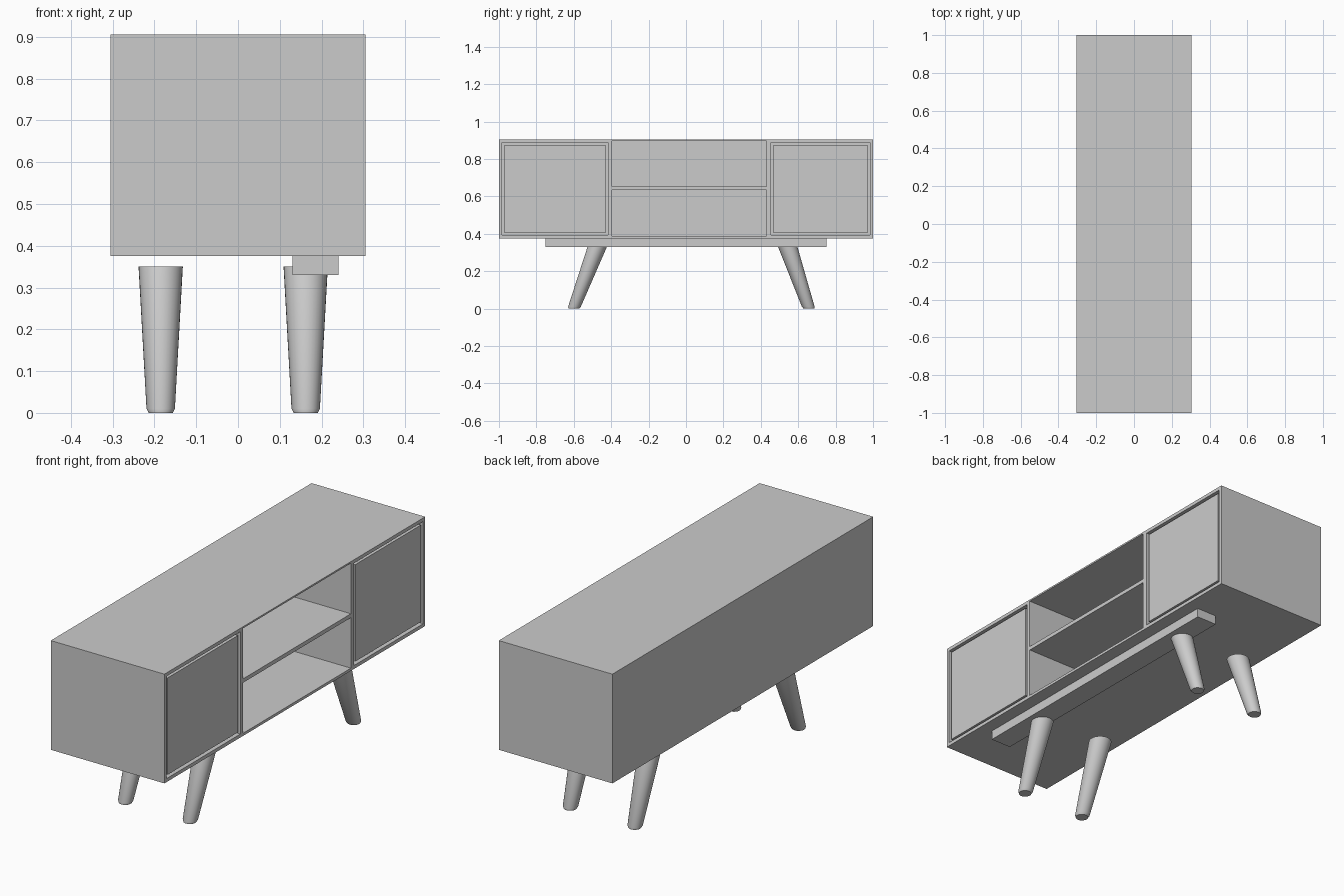
import bpy, bmesh, math
from mathutils import Vector

if "Cube" in bpy.data.objects:
    bpy.data.objects.remove(bpy.data.objects["Cube"])


def box(name, x, y, z):
    """Box from (min, max) ranges on each axis."""
    bm = bmesh.new()
    bmesh.ops.create_cube(bm, size=1)
    lo, hi = Vector((x[0], y[0], z[0])), Vector((x[1], y[1], z[1]))
    for v in bm.verts:
        v.co = Vector([lo[i] if v.co[i] < 0 else hi[i] for i in range(3)])
    me = bpy.data.meshes.new(name)
    bm.to_mesh(me)
    bm.free()
    ob = bpy.data.objects.new(name, me)
    bpy.context.collection.objects.link(ob)
    return ob


def select(ob):
    bpy.ops.object.select_all(action='DESELECT')
    ob.select_set(True)
    bpy.context.view_layer.objects.active = ob


# Cabinet carcass with its openings cut from the +x face
carcass = box("cabinet_carcass", (-0.305, 0.305), (-1, 1), (0.375, 0.905))
openings = [
    ((-0.984, -0.417), (0.392, 0.888)),   # left cupboard
    ((0.455, 0.984), (0.392, 0.888)),     # right cupboard
    ((-0.396, 0.43), (0.388, 0.633)),     # lower shelf bay
    ((-0.396, 0.43), (0.652, 0.897)),     # upper shelf bay
]
for y, z in openings:
    cutter = box("opening_cutter", (-0.29, 0.4), y, z)
    cutter.hide_render = True
    select(carcass)
    mod = carcass.modifiers.new("opening", 'BOOLEAN')
    mod.operation = 'DIFFERENCE'
    mod.solver = 'EXACT'
    mod.object = cutter
    bpy.ops.object.modifier_apply(modifier=mod.name)
    bpy.data.objects.remove(cutter, do_unlink=True)

# Cupboard doors, set in with a shadow gap
for name, (y, z) in zip(("left_door", "right_door"), openings):
    gap = 0.013
    box(name, (0.28, 0.302), (y[0] + gap, y[1] - gap), (z[0] + gap, z[1] - gap))

# Rail under the open side
box("under_rail", (0.13, 0.24), (-0.75, 0.75), (0.33, 0.375))


def leg(name, x, y_foot, y_top):
    """Tapered round leg, slanted outwards, with flat ends."""
    profile = [(0.029, 0.0), (0.034, 0.01), (0.053, 0.35)]
    n = 32
    bm = bmesh.new()
    rings = []
    for r, z in profile:
        yc = y_foot + (y_top - y_foot) * z / 0.35
        rings.append([bm.verts.new((x + r * math.cos(2 * math.pi * i / n),
                                    yc + r * math.sin(2 * math.pi * i / n), z))
                      for i in range(n)])
    for a, b in zip(rings, rings[1:]):
        for i in range(n):
            j = (i + 1) % n
            bm.faces.new((a[i], a[j], b[j], b[i]))
    bm.faces.new(rings[0][::-1])
    bm.faces.new(rings[-1])
    me = bpy.data.meshes.new(name)
    bm.to_mesh(me)
    bm.free()
    ob = bpy.data.objects.new(name, me)
    bpy.context.collection.objects.link(ob)
    select(ob)
    bpy.ops.object.shade_smooth_by_angle(angle=math.radians(25))


# Four splayed legs
for row, x in (("open_side", 0.162), ("rear_side", -0.185)):
    leg(row + "_leg_left", x, -0.60, -0.467)
    leg(row + "_leg_right", x, 0.657, 0.537)
